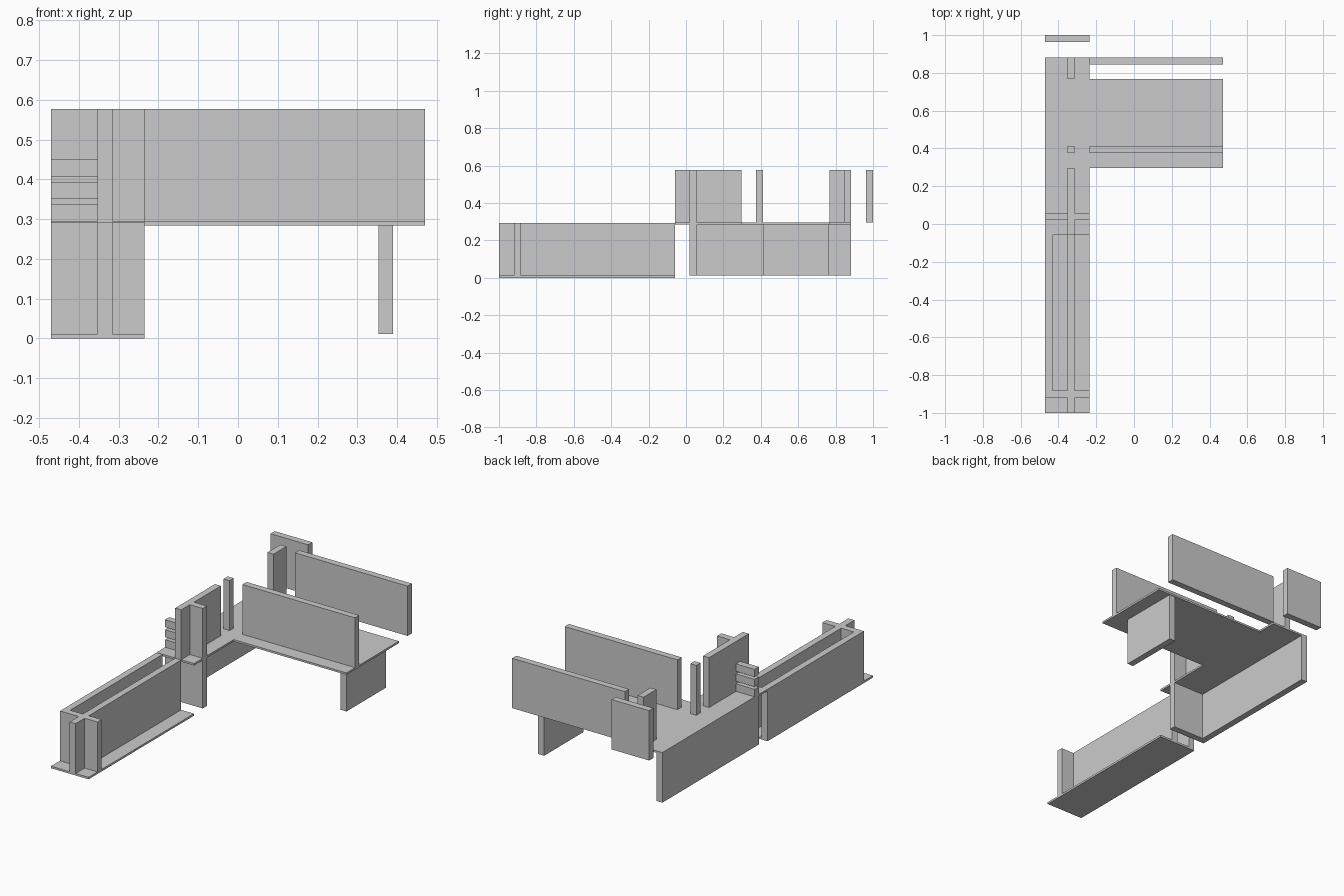
import bpy, bmesh

if "Cube" in bpy.data.objects:
    bpy.data.objects.remove(bpy.data.objects["Cube"])


def prism(name, outline, z0, z1):
    """Extrude a flat floor-plan outline from z0 up to z1."""
    bm = bmesh.new()
    base = bm.faces.new([bm.verts.new((x, y, z0)) for x, y in outline])
    top = bmesh.ops.extrude_face_region(bm, geom=[base])["geom"]
    bmesh.ops.translate(bm, vec=(0, 0, z1 - z0),
                        verts=[v for v in top if isinstance(v, bmesh.types.BMVert)])
    bmesh.ops.recalc_face_normals(bm, faces=bm.faces)
    mesh = bpy.data.meshes.new(name)
    bm.to_mesh(mesh)
    bm.free()
    obj = bpy.data.objects.new(name, mesh)
    bpy.context.collection.objects.link(obj)
    return obj


def box(name, x0, x1, y0, y1, z0, z1):
    return prism(name, [(x0, y0), (x1, y0), (x1, y1), (x0, y1)], z0, z1)


T = 0.0375                       # wall thickness
L, R, E = -0.47, -0.235, 0.47    # wing left, wing right, far right end
M0, M1 = -0.353, -0.3155         # central wall line of the wing
STEP, BACK = -0.0575, 0.8825     # where the floor level changes, rear edge
LOW = (0.0115, 0.2935)           # lower wall heights
UP = (0.295, 0.577)              # upper wall heights

# Floor slabs
box("lower_floor", L, R, -1, STEP, 0, LOW[0])
prism("upper_floor", [(L, STEP), (R, STEP), (R, 0.2975), (E, 0.2975),
                      (E, 0.7675), (R, 0.7675), (R, BACK), (L, BACK)],
      0.284, UP[0])

# Lower front room
box("lower_outer_wall", L, L + T, -0.92 + T, STEP, *LOW)
box("lower_central_wall", M0, M1, -1, STEP, *LOW)
box("lower_cross_wall_left", L, M0, -0.92, -0.92 + T, *LOW)
box("lower_cross_wall_right", M1, R, -0.92, -0.92 + T, *LOW)

# Walls carrying the upper floor
box("support_long_wall", L, L + T, 0.02, BACK, *LOW)
box("support_cross_wall", L + T, R, 0.02, 0.02 + T, *LOW)
box("support_end_wall", 0.353, 0.353 + T, 0.4125, 0.7635, *LOW)

# Upper walls along the central line
for name, y0, y1 in (("upper_central_wall", STEP, 0.2975),
                     ("upper_post", 0.375, 0.4125),
                     ("upper_rear_stub", 0.7675, BACK)):
    box(name, M0, M1, y0, y1, *UP)

# Upper cross walls
box("upper_cross_wall", M1, R, 0.02, 0.02 + T, *UP)
box("side_front_wall", R, E, 0.375, 0.375 + T, *UP)
box("side_rear_wall", R, E, BACK - T, BACK, *UP)
box("rear_wall", L, R, 1 - T, 1, *UP)

# Stacked rails beside the upper cross wall
for i in range(3):
    z = UP[0] + i * 0.0565
    box(f"rail_{i + 1}", L, M0, 0.02, 0.02 + T, z, z + 0.0425)
